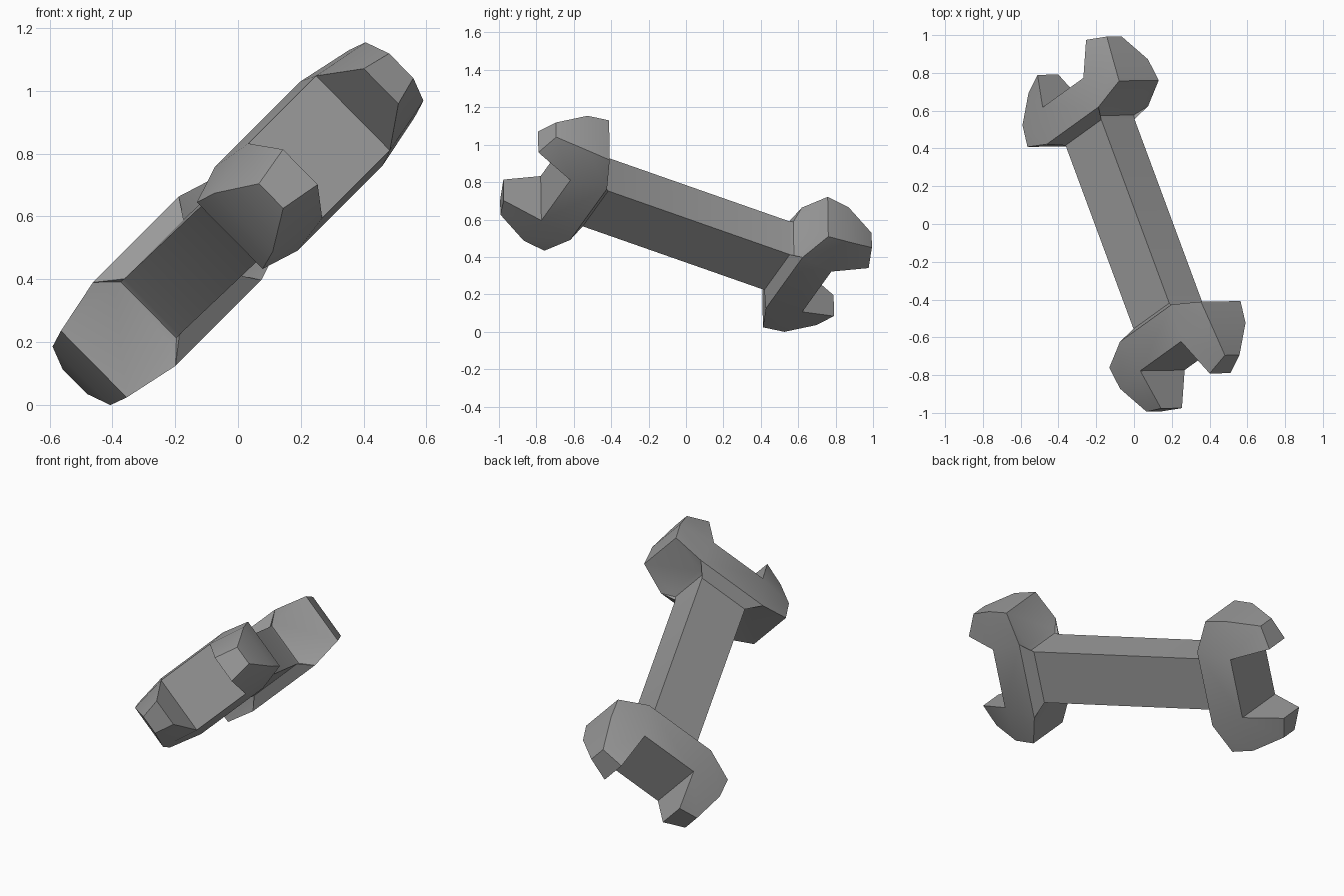
import bpy, bmesh, math
from mathutils import Vector

if "Cube" in bpy.data.objects:
    bpy.data.objects.remove(bpy.data.objects["Cube"])

# Tilted frame of the bone: across the knobs, along the shaft, through the thickness
along = Vector((0.33, -0.891, 0.312)).normalized()
across = Vector((0.63, 0.454, 0.63))
across = (across - along * across.dot(along)).normalized()
thick = along.cross(across)
centre = Vector((0, 0, 0.577))

# One eighth of the bone: (across, along, thick)
PTS = {
    "shaft": (0.150, 0.545, 0.125),
    "fillet1": (0.155, 0.567, 0.126),
    "fillet2": (0.178, 0.580, 0.129),
    "under": (0.385, 0.656, 0.149),
    "side": (0.381, 0.783, 0.131),
    "tip": (0.329, 0.947, 0.055),
    "inner": (0.204, 0.991, 0.0785),
    "valley": (0.171, 0.783, 0.167),
    "shoulder": (0.217, 0.587, 0.187),
}

bm = bmesh.new()
verts = {}
for name, (u, v, s) in PTS.items():
    for a in (1, -1):
        for b in (1, -1):
            for c in (1, -1):
                co = centre + across * u * a + along * v * b + thick * s * c
                verts[name, a, b, c] = bm.verts.new(co)


def face(*keys):
    bm.faces.new([verts[k] for k in keys])


for b in (1, -1):
    for a in (1, -1):
        # knob: band of faces running round its outline
        ring = ["shaft", "fillet1", "fillet2", "under", "side", "tip", "inner", "valley"]
        for p, q in zip(ring, ring[1:]):
            face((p, a, b, 1), (p, a, b, -1), (q, a, b, -1), (q, a, b, 1))
        # knob: flat and bevelled cheeks
        for c in (1, -1):
            for patch in (("shoulder", "valley", "side", "under"),
                          ("valley", "inner", "tip", "side"),
                          ("shaft", "fillet1", "shoulder"),
                          ("fillet1", "fillet2", "shoulder"),
                          ("fillet2", "under", "shoulder")):
                face(*[(n, a, b, c) for n in patch])
    # end block between the two knobs
    face(("valley", 1, b, 1), ("valley", 1, b, -1), ("valley", -1, b, -1), ("valley", -1, b, 1))
    for c in (1, -1):
        for p, q in (("shaft", "shoulder"), ("shoulder", "valley")):
            face((p, 1, b, c), (p, -1, b, c), (q, -1, b, c), (q, 1, b, c))

# four long shaft sides
for k in (1, -1):
    face(("shaft", k, 1, 1), ("shaft", k, 1, -1), ("shaft", k, -1, -1), ("shaft", k, -1, 1))
    face(("shaft", 1, 1, k), ("shaft", -1, 1, k), ("shaft", -1, -1, k), ("shaft", 1, -1, k))

bmesh.ops.recalc_face_normals(bm, faces=bm.faces)
mesh = bpy.data.meshes.new("bone")
bm.to_mesh(mesh)
bm.free()

bone = bpy.data.objects.new("bone", mesh)
bpy.context.collection.objects.link(bone)
grey = bpy.data.materials.new("bone_grey")
grey.diffuse_color = (0.33, 0.33, 0.33, 1)
grey.use_nodes = True
grey.node_tree.nodes["Principled BSDF"].inputs["Base Color"].default_value = grey.diffuse_color
mesh.materials.append(grey)

bpy.context.view_layer.objects.active = bone
bone.select_set(True)
bpy.ops.object.shade_smooth_by_angle(angle=math.radians(30))
